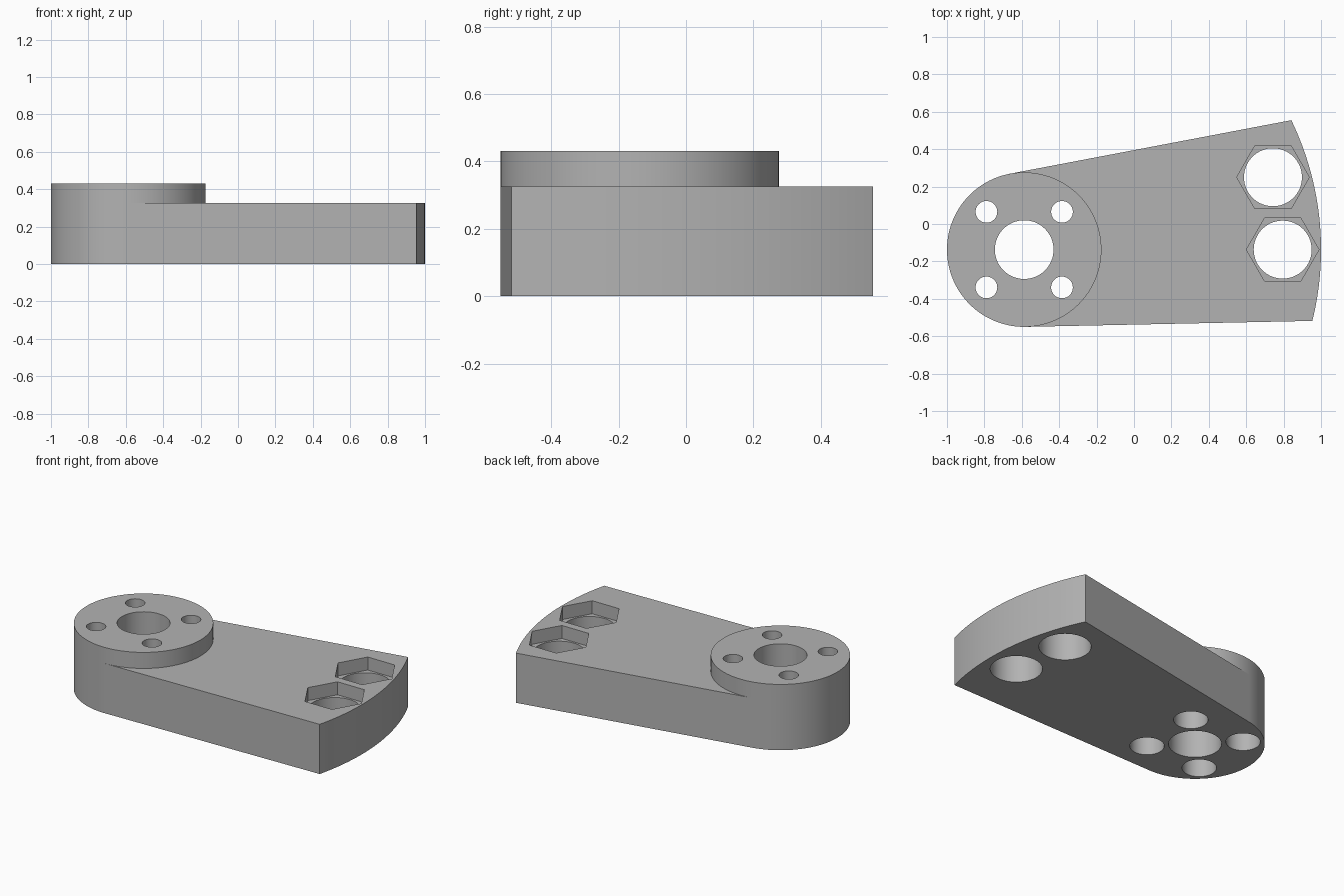
import bpy
import bmesh
from math import cos, sin, pi, radians, asin

if "Cube" in bpy.data.objects:
    bpy.data.objects.remove(bpy.data.objects["Cube"])

PIVOT = (-0.587, -0.137)
HUB_R, REACH = 0.413, 1.587
ARM_H, HUB_H = 0.325, 0.43

grey = bpy.data.materials.new("plain grey")
grey.use_nodes = True
grey.diffuse_color = (0.45, 0.45, 0.45, 1)
grey.node_tree.nodes["Principled BSDF"].inputs["Base Color"].default_value = grey.diffuse_color


def prism(name, points, z0, z1):
    """Extrude a counter-clockwise outline from z0 to z1."""
    bm = bmesh.new()
    base = bm.faces.new([bm.verts.new((x, y, z0)) for x, y in points])
    top = bmesh.ops.extrude_face_region(bm, geom=[base])["geom"]
    bmesh.ops.translate(bm, vec=(0, 0, z1 - z0),
                        verts=[v for v in top if isinstance(v, bmesh.types.BMVert)])
    bmesh.ops.recalc_face_normals(bm, faces=bm.faces)
    mesh = bpy.data.meshes.new(name)
    bm.to_mesh(mesh)
    bm.free()
    mesh.materials.append(grey)
    obj = bpy.data.objects.new(name, mesh)
    bpy.context.collection.objects.link(obj)
    return obj


def arc(center, r, start, end, steps):
    angles = [start + (end - start) * i / steps for i in range(steps + 1)]
    return [(center[0] + r * cos(a), center[1] + r * sin(a)) for a in angles]


def ring(center, r, sides):
    return arc(center, r, 0, 2 * pi, sides)[:-1]


def combine(body, tool, operation):
    """Apply a boolean and discard the tool."""
    tool.hide_render = True
    mod = body.modifiers.new("combine", "BOOLEAN")
    mod.operation, mod.object, mod.solver = operation, tool, "EXACT"
    bpy.context.view_layer.objects.active = body
    bpy.ops.object.modifier_apply(modifier=mod.name)
    bpy.data.objects.remove(tool)


# Round hub with a tapered arm tangent to it, ending in an arc about the pivot
body = prism("lever_arm", ring(PIVOT, HUB_R, 120), 0, HUB_H)
outline = [PIVOT]
outline += arc(PIVOT, HUB_R, radians(-88.8), radians(-88.8), 1)[:1]
outline += arc(PIVOT, REACH, asin(-0.381 / REACH), asin(0.692 / REACH), 32)
outline += arc(PIVOT, HUB_R, radians(100.8), radians(100.8), 1)[:1]
combine(body, prism("arm_plate", outline, 0, ARM_H), "UNION")

# Central bore
combine(body, prism("bore", ring(PIVOT, 0.157, 64), -0.1, 0.6), "DIFFERENCE")

# Four screw holes, counterbored from underneath
for sx in (-1, 1):
    for sy in (-1, 1):
        spot = (PIVOT[0] + sx * 0.202, PIVOT[1] + sy * 0.202)
        combine(body, prism("screw_hole", ring(spot, 0.058, 40), -0.1, 0.6), "DIFFERENCE")
        combine(body, prism("counterbore", ring(spot, 0.102, 48), -0.1, 0.24), "DIFFERENCE")

# Two through holes at the same radius, with hexagonal nut pockets on top
for spot in ((0.743, 0.25), (0.795, -0.137)):
    combine(body, prism("bolt_hole", ring(spot, 0.155, 64), -0.1, 0.6), "DIFFERENCE")
    combine(body, prism("nut_pocket", ring(spot, 0.194, 6), ARM_H - 0.085, 0.6), "DIFFERENCE")

bpy.ops.object.select_all(action="DESELECT")
body.select_set(True)
bpy.context.view_layer.objects.active = body
bpy.ops.object.shade_smooth_by_angle(angle=radians(30))
